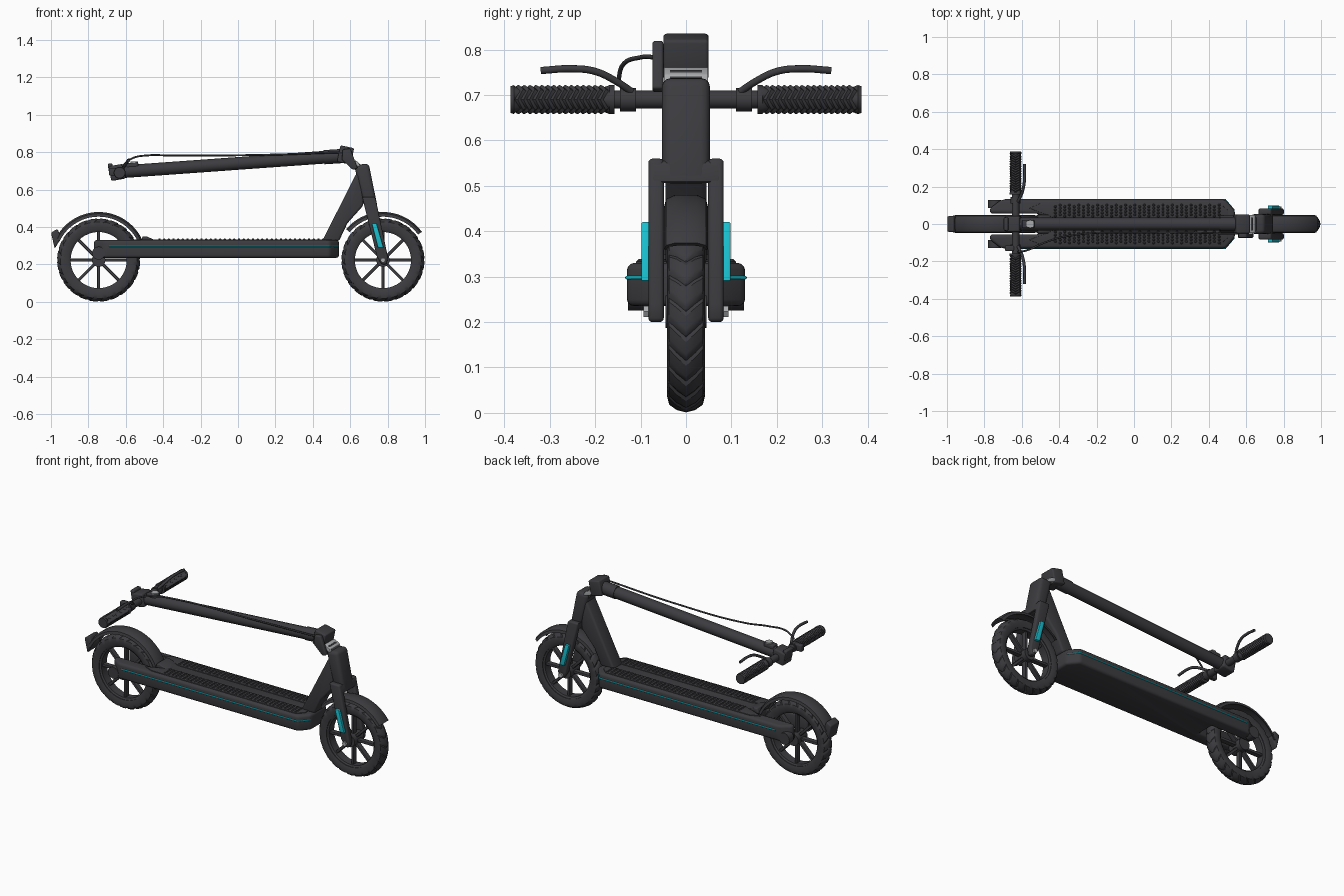
import bpy, bmesh
from math import sin, cos, pi, radians, atan2
from mathutils import Matrix, Vector

cube = bpy.data.objects.get("Cube")
if cube:
    bpy.data.objects.remove(cube)


def material(name, rgb):
    m = bpy.data.materials.new(name)
    m.use_nodes = True
    m.diffuse_color = (*rgb, 1)
    m.node_tree.nodes["Principled BSDF"].inputs["Base Color"].default_value = (*rgb, 1)
    return m


DARK = material("charcoal", (0.045, 0.044, 0.05))
TEAL = material("teal", (0.01, 0.52, 0.62))
GREY = material("light grey", (0.4, 0.41, 0.42))


def finish(name, data, mat, bevel=0.0):
    """Link the object, apply its bevel and shade it smooth with sharp edges."""
    ob = bpy.data.objects.new(name, data)
    bpy.context.collection.objects.link(ob)
    data.materials.append(mat)
    if bevel:
        mod = ob.modifiers.new("Bevel", "BEVEL")
        mod.width, mod.segments, mod.limit_method = bevel, 3, "ANGLE"
    bpy.ops.object.select_all(action="DESELECT")
    ob.select_set(True)
    bpy.context.view_layer.objects.active = ob
    bpy.ops.object.convert(target="MESH")
    bpy.ops.object.shade_smooth_by_angle(angle=radians(35))
    return ob


def from_bmesh(name, bm, mat, bevel=0.0):
    bmesh.ops.recalc_face_normals(bm, faces=bm.faces)
    me = bpy.data.meshes.new(name)
    bm.to_mesh(me)
    bm.free()
    return finish(name, me, mat, bevel)


def prism(name, pts, lo, hi, mat=DARK, bevel=0.0, plan=False):
    """Extrude a side outline (x, z) along y, or a plan outline (x, y) along z."""
    bm = bmesh.new()
    face = bm.faces.new([bm.verts.new((a, b, lo) if plan else (a, lo, b)) for a, b in pts])
    new = bmesh.ops.extrude_face_region(bm, geom=[face])["geom"]
    step = Vector((0, 0, hi - lo)) if plan else Vector((0, hi - lo, 0))
    bmesh.ops.translate(bm, vec=step, verts=[v for v in new if isinstance(v, bmesh.types.BMVert)])
    return from_bmesh(name, bm, mat, bevel)


def box(name, centre, size, mat=DARK, bevel=0.0, tilt=0.0):
    bm = bmesh.new()
    m = Matrix.Translation(centre) @ Matrix.Rotation(tilt, 4, "Y") @ Matrix.Diagonal((*size, 1))
    bmesh.ops.create_cube(bm, size=1, matrix=m)
    return from_bmesh(name, bm, mat, bevel)


def lathe(name, profile, cx, cz, n=48, arc=None, warp=None, closed=True, mat=DARK):
    """Turn a (radius, y) profile about an axis along y, fully or over an arc."""
    bm = bmesh.new()
    a0, a1 = arc or (0, 2 * pi)
    rings = []
    for i in range(n + 1 if arc else n):
        a = a0 + (a1 - a0) * i / n
        ring = []
        for r, y in profile:
            rr, yy, aa = warp(i, r, y, a) if warp else (r, y, a)
            ring.append(bm.verts.new((cx + rr * cos(aa), yy, cz + rr * sin(aa))))
        rings.append(ring)
    count = len(profile)
    for i in range(n):
        p, q = rings[i], rings[(i + 1) % len(rings)]
        for j in range(count if closed else count - 1):
            k = (j + 1) % count
            bm.faces.new((p[j], p[k], q[k], q[j]))
    if arc:
        bm.faces.new(rings[0])
        bm.faces.new(rings[-1])
    bmesh.ops.remove_doubles(bm, verts=bm.verts, dist=1e-5)
    return from_bmesh(name, bm, mat)


def disc(name, cx, cz, r, y0, y1, mat=DARK, n=24):
    return lathe(name, [(0, y0), (r, y0), (r, y1), (0, y1)], cx, cz, n, closed=False, mat=mat)


def tube(name, pts, r, mat=DARK, smooth=True):
    cu = bpy.data.curves.new(name, "CURVE")
    cu.dimensions, cu.bevel_depth, cu.bevel_resolution, cu.use_fill_caps = "3D", r, 4, True
    kind = "BEZIER" if smooth else "POLY"
    sp = cu.splines.new(kind)
    if smooth:
        sp.bezier_points.add(len(pts) - 1)
        for bp, p in zip(sp.bezier_points, pts):
            bp.co, bp.handle_left_type, bp.handle_right_type = p, "AUTO", "AUTO"
    else:
        sp.points.add(len(pts) - 1)
        for sp_pt, p in zip(sp.points, pts):
            sp_pt.co = (*p, 1)
    return finish(name, cu, mat)


def mirrored(half):
    return half + [(a, -b) for a, b in reversed(half)]


# Wheels: chevron tyre, rim, hub and spokes
REAR, FRONT, AXLE = -0.745, 0.775, 0.223


def tread(i, r, y, a):
    return (r - 0.005 if i % 6 == 0 and r > 0.2 else r), y, a + 4 * abs(y)


section = [(0.16, -0.034), (0.185, -0.042), (0.205, -0.037), (0.217, -0.02), (0.222, 0)]
section += [(r, -y) for r, y in section[-2::-1]]
for end, cx in (("rear", REAR), ("front", FRONT)):
    lathe(end + "_tyre", section, cx, AXLE, 144, warp=tread)
    lathe(end + "_rim", [(0.15, -0.025), (0.168, -0.034), (0.168, 0.034), (0.15, 0.025)], cx, AXLE)
    disc(end + "_hub", cx, AXLE, 0.036, -0.045, 0.045)
    for k in range(8):
        a = k * pi / 4
        box(f"{end}_spoke_{k + 1}", (cx + 0.09 * cos(a), 0, AXLE + 0.09 * sin(a)),
            (0.13, 0.03, 0.016), bevel=0.003, tilt=-a)

# Fenders: arched shells around the wheels
shell = [(0.232, -0.048), (0.248, -0.044), (0.257, -0.025), (0.257, 0.025), (0.248, 0.044),
         (0.232, 0.048), (0.232, 0.043), (0.243, 0.038), (0.247, 0.02), (0.247, -0.02),
         (0.243, -0.038), (0.232, -0.043)]
lathe("rear_fender", shell, REAR, AXLE, 40, (radians(24), radians(154)))
lathe("front_fender", shell, FRONT, AXLE, 32, (radians(36), radians(140)))
prism("tail_light", [(-1, 0.37), (-0.965, 0.39), (-0.945, 0.34), (-0.98, 0.285)],
      -0.042, 0.042, bevel=0.008)
prism("fender_bracket", [(-0.52, 0.32), (-0.42, 0.32), (-0.49, 0.35), (-0.51, 0.35)],
      -0.05, 0.05, bevel=0.005)

# Deck with a slot for the rear wheel
outline = mirrored([(0.54, 0.07), (0.49, 0.13), (-0.71, 0.13), (-0.77, 0.085),
                    (-0.77, 0.055), (-0.505, 0.055)])
prism("deck", outline, 0.235, 0.33, bevel=0.018, plan=True)
for s, side in ((-1, "near"), (1, "far")):
    pad = [(0.5, 0.03), (0.5, 0.075), (0.46, 0.11), (-0.5, 0.11), (-0.56, 0.085), (-0.42, 0.03)]
    prism(side + "_deck_pad", [(x, s * y) for x, y in pad], 0.325, 0.334, bevel=0.002, plan=True)
    bm = bmesh.new()
    for i in range(36):
        for j in range(4):
            at = (-0.42 + 0.025 * i, s * (0.042 + 0.017 * j + 0.008 * (i % 2)), 0.336)
            bmesh.ops.create_cone(bm, cap_ends=True, segments=6, radius1=0.008, radius2=0.004,
                                  depth=0.005, matrix=Matrix.Translation(at))
    from_bmesh(side + "_pad_studs", bm, DARK)
    tube(side + "_deck_stripe", [(-0.69, s * 0.13, 0.298), (0.488, s * 0.13, 0.298),
                                 (0.536, s * 0.073, 0.298)], 0.004, TEAL, smooth=False)
    lo, hi = sorted((s * 0.128, s * 0.085))
    disc(side + "_rear_axle_cover", REAR, 0.26, 0.035, lo, hi)

# Neck brace, head tube and fork, set along the tilted steering axis


def steer(z, offset):
    return FRONT - 0.225 * (z - AXLE) + offset, z


prism("neck", [(0.45, 0.325), (0.54, 0.325), (0.585, 0.42), (0.67, 0.515), steer(0.7, 0),
               (0.635, 0.69)], -0.045, 0.045, bevel=0.012)
prism("head_tube", [steer(0.505, -0.035), steer(0.505, 0.035), steer(0.74, 0.04),
                    steer(0.73, -0.04)], -0.053, 0.053, bevel=0.02)
prism("fork_crown", [steer(0.51, -0.03), steer(0.505, 0.035), steer(0.555, 0.035),
                     steer(0.56, -0.035)], -0.08, 0.08, bevel=0.01)
for s, side in ((-1, "near"), (1, "far")):
    lo, hi = sorted((s * 0.049, s * 0.083))
    prism(side + "_fork_leg", [steer(0.2, -0.012), steer(0.2, 0.015), steer(0.24, 0.03),
                               steer(0.56, 0.035), steer(0.56, -0.035), steer(0.24, -0.028)],
          lo, hi, bevel=0.009)
    lo, hi = sorted((s * 0.08, s * 0.098))
    prism(side + "_fork_reflector", [steer(0.29, -0.012), steer(0.29, 0.018), steer(0.42, 0.01),
                                     steer(0.42, -0.016)], lo, hi, TEAL, 0.003)
    lo, hi = sorted((s * 0.08, s * 0.094))
    disc(side + "_front_axle_nut", FRONT, AXLE, 0.014, lo, hi, GREY, 6)

# Folding hinge
box("hinge_block", (0.575, 0, 0.785), (0.075, 0.1, 0.09), bevel=0.008, tilt=radians(12))
prism("hinge_link", [(0.59, 0.765), (0.605, 0.735), (0.655, 0.72), (0.645, 0.745), (0.62, 0.758)],
      -0.049, 0.049, GREY, 0.003)
prism("hinge_arm", [(0.6, 0.745), (0.63, 0.7), (0.66, 0.73), (0.63, 0.755)], -0.035, 0.035)
prism("hinge_latch", [(0.555, 0.76), (0.56, 0.815), (0.6, 0.82), (0.64, 0.715), (0.615, 0.705)],
      -0.074, -0.05, bevel=0.006)

# Folded stem
tube("stem", [(-0.64, 0, 0.694), (0.56, 0, 0.78)], 0.034, smooth=False)
tube("stem_collar", [(0.46, 0, 0.773), (0.55, 0, 0.779)], 0.038, smooth=False)
box("stem_hook", (-0.565, 0, 0.728), (0.065, 0.045, 0.03), bevel=0.006, tilt=radians(-4))
tube("hook_button", [(-0.555, 0, 0.735), (-0.555, 0, 0.75)], 0.021, GREY, smooth=False)

# Handlebar, grips and brake levers
BAR, BAR_Z = -0.633, 0.69
box("handlebar_clamp", (-0.645, 0, 0.692), (0.08, 0.085, 0.08), bevel=0.01, tilt=radians(-10))
box("display", (-0.68, 0, 0.71), (0.025, 0.07, 0.06), bevel=0.006, tilt=radians(-10))
disc("handlebar", BAR, BAR_Z, 0.02, -0.2, 0.2)


def zigzag(i, r, y, a):
    inside = 0.17 < abs(y) < 0.375
    return r, y + (0.006 * (i % 6 - 3) / 3 * (1 if i % 12 < 6 else -1) if inside else 0), a


for s, side in ((-1, "near"), (1, "far")):
    ribs = [(0.032 if k % 2 else 0.027, s * (0.176 + 0.0065 * k)) for k in range(31)]
    grip = [(0, s * 0.157), (0.032, s * 0.157), (0.032, s * 0.168)] + ribs
    grip += [(0.032, s * 0.379), (0.029, s * 0.387), (0, s * 0.387)]
    lathe(side + "_grip", grip, BAR, BAR_Z, 48, warp=zigzag, closed=False)
    lo, hi = sorted((s * 0.11, s * 0.145))
    disc(side + "_lever_clamp", BAR, BAR_Z, 0.026, lo, hi)
    tube(side + "_brake_lever", [(-0.62, s * 0.12, 0.708), (-0.605, s * 0.15, 0.728),
                                 (-0.59, s * 0.2, 0.752), (-0.585, s * 0.25, 0.758),
                                 (-0.585, s * 0.32, 0.754)], 0.008)
box("throttle", (-0.665, -0.13, 0.695), (0.05, 0.03, 0.04), bevel=0.006)

# Brake cable from lever to hinge
tube("brake_cable", [(-0.62, -0.15, 0.725), (-0.57, -0.14, 0.765), (-0.48, -0.1, 0.783),
                     (-0.36, -0.065, 0.782), (0.1, -0.045, 0.785), (0.56, -0.052, 0.8)], 0.005)
